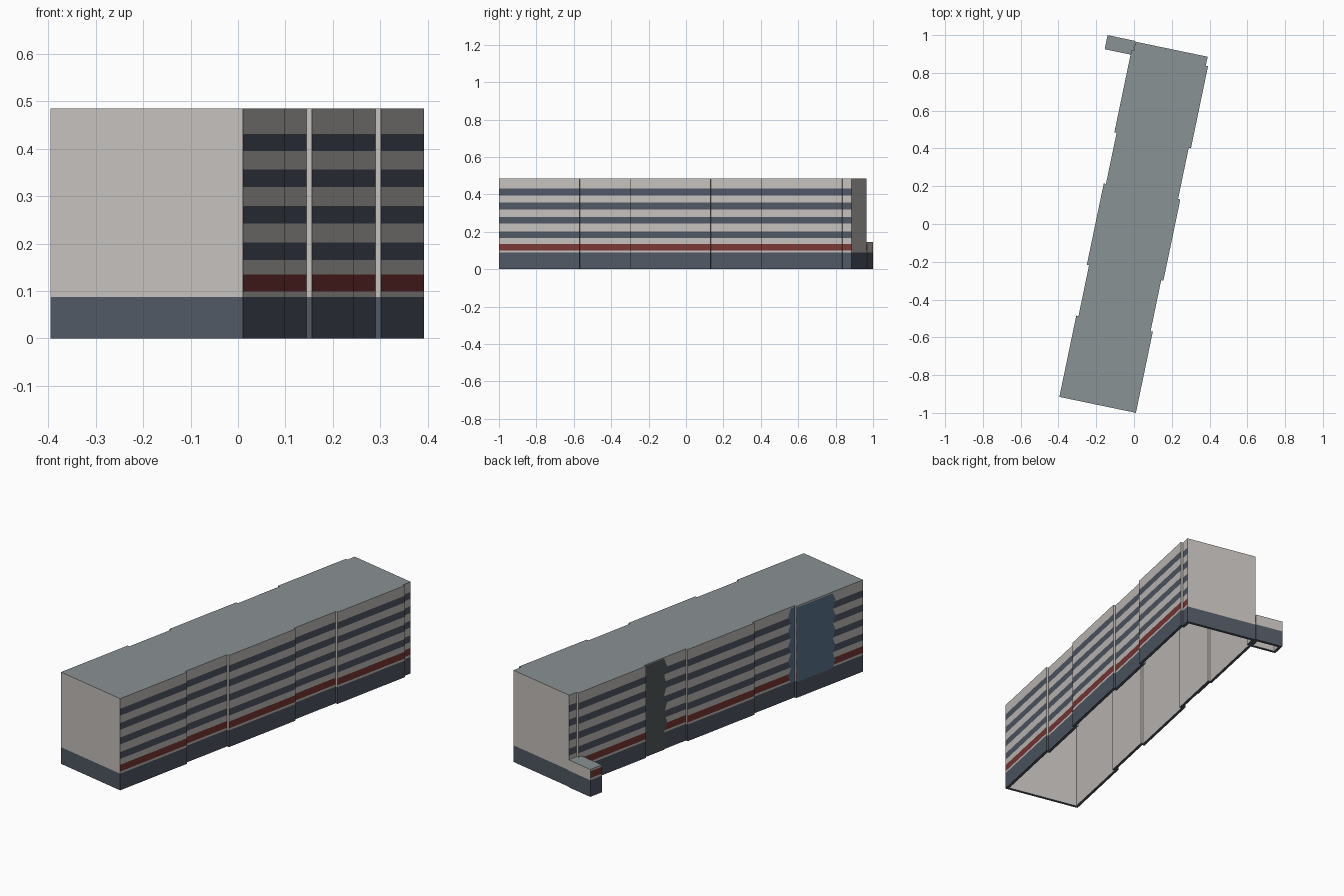
import bpy, bmesh, math

if "Cube" in bpy.data.objects:
    bpy.data.objects.remove(bpy.data.objects["Cube"])

ANGLE = math.atan(0.208)
C, S = math.cos(ANGLE), math.sin(ANGLE)


def world(v, u, z):
    """v = across the block (right positive), u = along it from the front end."""
    return (-0.1925 + u * S + v * C, -0.9575 + u * C - v * S, z)


def material(name, rgb):
    m = bpy.data.materials.new(name)
    lin = [(c / 255 / 12.92) if c < 11 else ((c / 255 + 0.055) / 1.055) ** 2.4 for c in rgb]
    m.diffuse_color = (*lin, 1)
    m.use_nodes = True
    m.node_tree.nodes["Principled BSDF"].inputs["Base Color"].default_value = m.diffuse_color
    return m


WALL, BASE, RED, ROOF, BLUE, STAIR = range(6)
MATS = [material("wall_beige", (196, 192, 188)), material("slate", (81, 88, 100)),
        material("dark_red", (122, 55, 53)), material("roof_grey", (138, 146, 148)),
        material("glass_blue", (92, 118, 143)), material("stair_grey", (84, 92, 95))]

# Horizontal bands of the long facades: (top height, colour)
BANDS = [(0.088, BASE), (0.099, WALL), (0.135, RED)]
for sill in (0.166, 0.243, 0.320, 0.395):
    BANDS += [(sill, WALL), (sill + 0.036, BASE)]
BANDS += [(0.485, WALL)]
PLAIN = [(0.088, BASE), (0.485, WALL)]


def finish(bm, name):
    me = bpy.data.meshes.new(name)
    bm.to_mesh(me)
    bm.free()
    for m in MATS:
        me.materials.append(m)
    ob = bpy.data.objects.new(name, me)
    bpy.context.collection.objects.link(ob)
    return ob


def shell(name, outline, top, thick=0.015):
    """Hollow open-bottomed block; long sides are banded, cross faces plain."""
    bm = bmesh.new()

    def face(pts, mat):
        f = bm.faces.new([bm.verts.new(world(*p)) for p in pts])
        f.material_index = mat

    n = len(outline)
    # Inner outline, offset by the wall thickness
    normals = []
    for i in range(n):
        (v0, u0), (v1, u1) = outline[i], outline[(i + 1) % n]
        length = math.hypot(v1 - v0, u1 - u0)
        normals.append((-(u1 - u0) / length, (v1 - v0) / length))
    inner = [(outline[i][0] + thick * (normals[i - 1][0] + normals[i][0]),
              outline[i][1] + thick * (normals[i - 1][1] + normals[i][1])) for i in range(n)]
    ceiling = top - 0.01
    for i in range(n):
        j = (i + 1) % n
        a, b, c, d = outline[i], outline[j], inner[i], inner[j]
        z0 = 0
        for z1, mat in (BANDS if abs(normals[i][0]) > 0.5 else PLAIN):
            z1 = min(z1, top)
            if z1 > z0:
                face([(*a, z0), (*b, z0), (*b, z1), (*a, z1)], mat)
                z0 = z1
        face([(*b, 0), (*a, 0), (*c, 0), (*d, 0)], BASE)               # wall foot
        face([(*d, 0), (*c, 0), (*c, ceiling), (*d, ceiling)], WALL)   # inner wall
    face([(*p, top) for p in outline], ROOF)
    face([(*p, ceiling) for p in reversed(inner)], WALL)
    return finish(bm, name)


def panel(name, v, u0, u1, z0, z1, mat, jag_low=False, jag_high=False):
    """Thin plate on the left facade, with optional toothed upright edges."""
    def edge(u, jag, sign):
        if not jag:
            return [(u, z0), (u, z1)]
        steps = 10
        return [(u + (sign * 0.018 if k % 2 == 0 else 0), z0 + (z1 - z0) * k / steps)
                for k in range(steps + 1)]
    pts = edge(u0, jag_low, 1) + edge(u1, jag_high, -1)[::-1]
    bm = bmesh.new()
    f = bm.faces.new([bm.verts.new(world(v, u, z)) for u, z in pts])
    f.material_index = mat
    f.normal_update()
    if f.normal.x > 0:
        f.normal_flip()
    return finish(bm, name)


# Main block: alternating full-width and recessed bays
right = []
bays = [0, 0.439, 0.715, 1.154, 1.43, 1.874, 1.923]
for i in range(6):
    half = 0.207 if i % 2 == 0 else 0.195
    right += [(half, bays[i]), (half, bays[i + 1])]
shell("main_block", right + [(-v, u) for v, u in reversed(right)], 0.485)

# Low annex at the rear left corner
shell("entrance_annex", [(-0.347, 1.851), (-0.196, 1.851), (-0.196, 1.927), (-0.347, 1.927)], 0.145)

# Stairwell strip and large blue panel on the left facade
panel("stairwell_strip", -0.199, 1.283, 1.429, 0.0, 0.483, STAIR, jag_low=True)
panel("blue_panel_front", -0.211, 0.185, 0.439, 0.085, 0.48, BLUE, jag_low=True)
panel("blue_panel_rear", -0.199, 0.439, 0.485, 0.085, 0.48, BLUE, jag_high=True)
